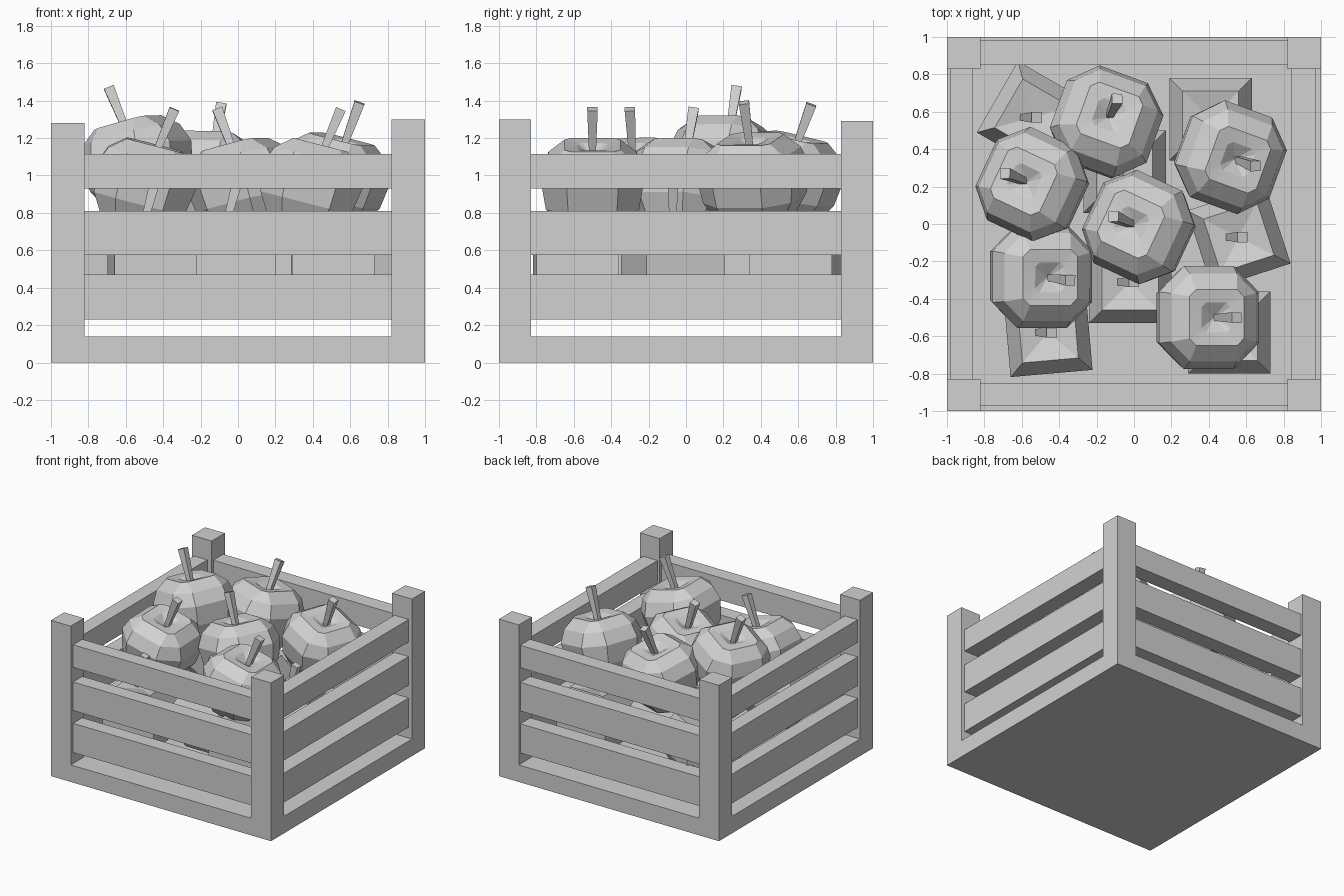
import bpy
import bmesh
from math import radians
from mathutils import Matrix, Vector

cube = bpy.data.objects.get("Cube")
if cube:
    bpy.data.objects.remove(cube, do_unlink=True)

grey = bpy.data.materials.new("light grey")
grey.use_nodes = True
grey.diffuse_color = (0.64, 0.64, 0.64, 1)
grey.node_tree.nodes["Principled BSDF"].inputs["Base Color"].default_value = grey.diffuse_color


def finish(name, bm):
    bmesh.ops.recalc_face_normals(bm, faces=bm.faces)
    mesh = bpy.data.meshes.new(name)
    bm.to_mesh(mesh)
    bm.free()
    mesh.materials.append(grey)
    obj = bpy.data.objects.new(name, mesh)
    bpy.context.collection.objects.link(obj)
    return obj


def box(name, x0, x1, y0, y1, z0, z1):
    bm = bmesh.new()
    place = Matrix.Translation(((x0 + x1) / 2, (y0 + y1) / 2, (z0 + z1) / 2))
    size = Matrix.Diagonal((x1 - x0, y1 - y0, z1 - z0, 1))
    bmesh.ops.create_cube(bm, size=1, matrix=place @ size)
    return finish(name, bm)


def ring(bm, half, corner, z):
    """Square ring with cut corners; corner = 1 gives a plain square."""
    c = half * corner
    if corner == 1:
        pts = [(half, half), (-half, half), (-half, -half), (half, -half)]
    else:
        pts = [(half, -c), (half, c), (c, half), (-c, half),
               (-half, c), (-half, -c), (-c, -half), (c, -half)]
    return [bm.verts.new((x, y, z)) for x, y in pts]


def loft(name, rings, dimple=None):
    bm = bmesh.new()
    loops = [ring(bm, *r) for r in rings]
    for a, b in zip(loops, loops[1:]):
        n = len(a)
        for i in range(n):
            bm.faces.new((a[i], a[(i + 1) % n], b[(i + 1) % n], b[i]))
    bm.faces.new(loops[0][::-1])
    top = loops[-1]
    if dimple is None:
        bm.faces.new(top)
    else:
        pit = bm.verts.new((0, 0, dimple))
        for a, b in zip(top, top[1:] + top[:1]):
            bm.faces.new((a, b, pit))
    return finish(name, bm)


def pose(obj, centre, yaw, lean):
    tilt = Vector((0, 0, 1)).rotation_difference(Vector((*lean, 1))).to_matrix().to_4x4()
    obj.data.transform(Matrix.Translation(centre) @ tilt @ Matrix.Rotation(radians(yaw), 4, 'Z'))


def stem(name, base, tip, thin, thick):
    base, tip = Vector(base), Vector(tip)
    d = tip - base
    obj = loft(name, [(thin, 1, 0), (thick, 1, d.length)])
    pose(obj, base, 0, (d.x / d.z, d.y / d.z))


# Crate: base board, corner posts and three slats per side
box("base_board", -1, 1, -1, 1, 0, 0.14)
for name, sx, sy, top in [("front_left_post", 1, -1, 1.30), ("front_right_post", -1, -1, 1.28),
                          ("back_left_post", 1, 1, 1.29), ("back_right_post", -1, 1, 1.28)]:
    x0, x1 = sorted((sx, sx * 0.82))
    y0, y1 = sorted((sy, sy * 0.83))
    box(name, x0, x1, y0, y1, 0.1, top)
for level, (z0, z1) in {"lower": (0.23, 0.47), "middle": (0.575, 0.81),
                        "upper": (0.93, 1.115)}.items():
    box(level + "_front_slat", -0.84, 0.84, -0.97, -0.85, z0, z1)
    box(level + "_back_slat", -0.84, 0.84, 0.85, 0.98, z0, z1)
    box(level + "_right_slat", -0.98, -0.86, -0.85, 0.85, z0, z1)
    box(level + "_left_slat", 0.84, 0.97, -0.85, 0.85, z0, z1)

# Top layer of fruit: centre x, y, body top z, yaw, stem tip
upper = [(-0.15, 0.54, 1.24, -20, (-0.09, 0.67, 1.38)),
         (-0.54, 0.21, 1.32, -25, (-0.69, 0.27, 1.47)),
         (0.51, 0.36, 1.23, -20, (0.65, 0.31, 1.39)),
         (0.03, -0.02, 1.20, -25, (-0.11, 0.04, 1.355)),
         (-0.50, -0.28, 1.20, 0, (-0.34, -0.3, 1.355)),
         (0.39, -0.50, 1.20, 0, (0.55, -0.5, 1.355))]
body = [(0.16, 0.6, -0.26), (0.25, 0.52, -0.11), (0.275, 0.5, 0.04),
        (0.235, 0.55, 0.14), (0.15, 0.75, 0.21), (0.08, 0.7, 0.2)]
for i, (x, y, top, yaw, tip) in enumerate(upper, 1):
    lean = ((tip[0] - x) * 1.6, (tip[1] - y) * 1.6)
    fruit = loft(f"upper_fruit_{i}", body, dimple=0.15)
    pose(fruit, (x, y, top - 0.24), yaw, lean)
    bpy.ops.object.select_all(action='DESELECT')
    fruit.select_set(True)
    bpy.context.view_layer.objects.active = fruit
    bpy.ops.object.shade_smooth_by_angle(angle=radians(20))
    base = (x + (tip[0] - x) * 0.3, y + (tip[1] - y) * 0.3, top - 0.11)
    stem(f"upper_stem_{i}", base, tip, 0.017, 0.028)

# Bottom layer of simpler, boxy fruit: centre x, y, yaw
lower = [(-0.46, -0.58, 5), (-0.02, -0.31, 0), (0.56, -0.07, 18), (-0.54, 0.57, -30),
         (0.41, 0.56, 0), (0.51, -0.58, 0), (-0.05, 0.28, 0)]
for i, (x, y, yaw) in enumerate(lower, 1):
    fruit = loft(f"lower_fruit_{i}", [(0.14, 1, 0.26), (0.22, 1, 0.43),
                                      (0.22, 1, 0.59), (0.15, 1, 0.74)], dimple=0.70)
    pose(fruit, (x, y, 0), yaw, (0, 0))
    stem(f"lower_stem_{i}", (x - 0.06, y, 0.68), (x + 0.02, y, 0.98), 0.016, 0.028)
